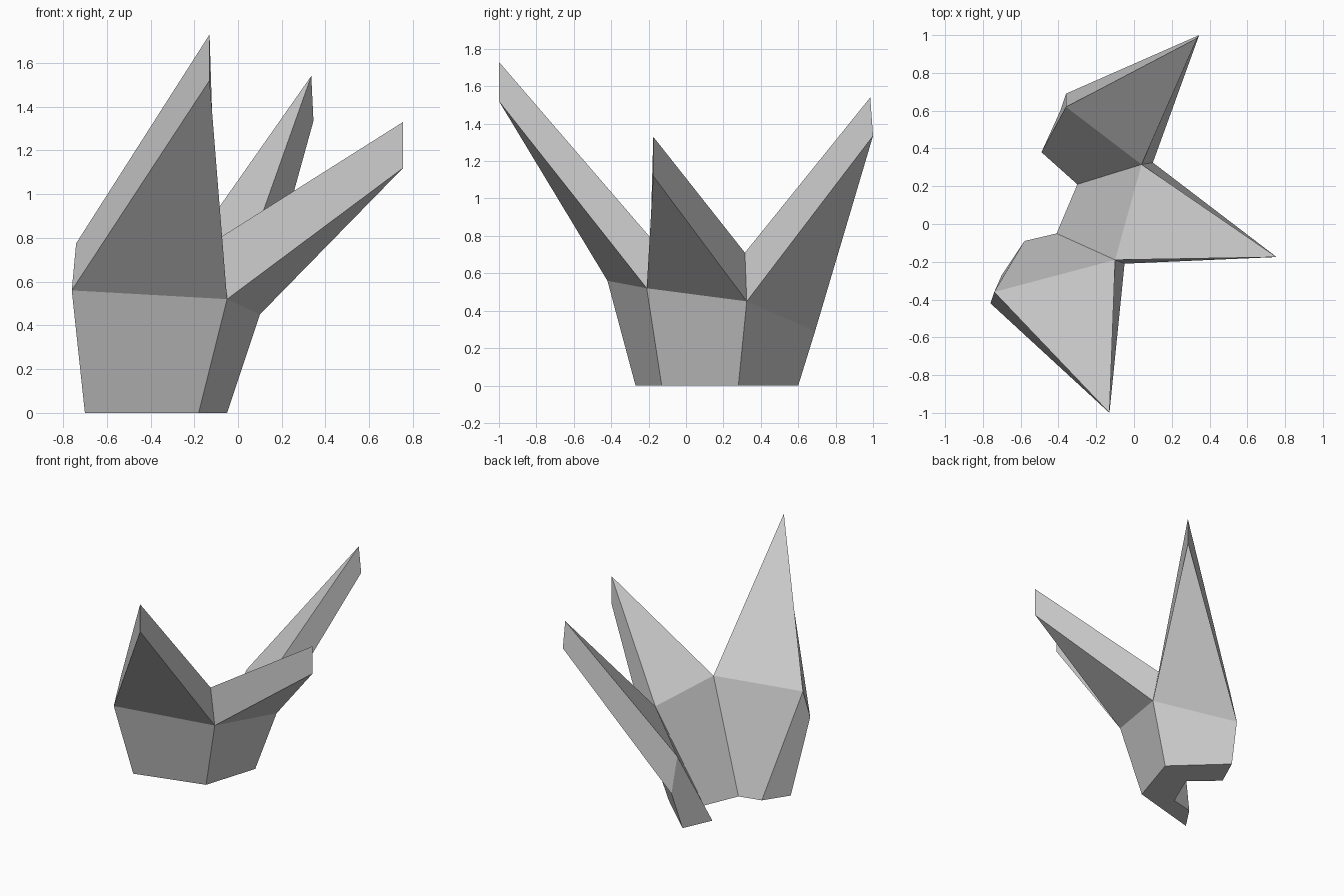
import bpy
import bmesh

cube = bpy.data.objects.get("Cube")
if cube:
    bpy.data.objects.remove(cube, do_unlink=True)

# Plain grey stone
stone = bpy.data.materials.new("grey_stone")
stone.use_nodes = True
grey = (0.6, 0.6, 0.6, 1)
stone.diffuse_color = grey
stone.node_tree.nodes["Principled BSDF"].inputs["Base Color"].default_value = grey

# Cross-sections of the curved wall: outer foot, inner foot, inner rim, outer rim
sections = [
    [(-.70, -.27, 0), (-.58, -.09, 0), (-.74, -.36, .775), (-.76, -.42, .56)],
    [(-.18, -.13, 0), (-.41, -.05, 0), (-.10, -.19, .79), (-.05, -.21, .52)],
    [(-.05, .28, 0), (-.30, .21, 0), (.04, .315, .71), (.10, .325, .45)],
    [(-.39, .60, 0), (-.49, .38, 0), (-.36, .62, .55), (-.36, .69, .29)],
]

# Upper and lower ends of each spike's blunt tip
tips = [
    [(-.13, -1, 1.73), (-.13, -1, 1.52)],
    [(.755, -.175, 1.33), (.755, -.175, 1.12)],
    [(.335, .985, 1.54), (.345, 1, 1.335)],
]

bm = bmesh.new()
rings = [[bm.verts.new(p) for p in section] for section in sections]

# One wall panel with a flared spike between each pair of sections
for a, b, tip in zip(rings, rings[1:], tips):
    top, low = [bm.verts.new(p) for p in tip]
    for i, j in ((0, 1), (1, 2), (3, 0)):
        bm.faces.new((a[i], a[j], b[j], b[i]))
    bm.faces.new((a[2], b[2], top))
    bm.faces.new((a[3], b[3], low))
    for side in (a, b):
        bm.faces.new((side[2], side[3], low, top))

# End caps
bm.faces.new(rings[0])
bm.faces.new(rings[-1])
bmesh.ops.recalc_face_normals(bm, faces=bm.faces)

mesh = bpy.data.meshes.new("spiked_wall")
bm.to_mesh(mesh)
bm.free()
mesh.materials.append(stone)
wall = bpy.data.objects.new("spiked_wall", mesh)
bpy.context.collection.objects.link(wall)
